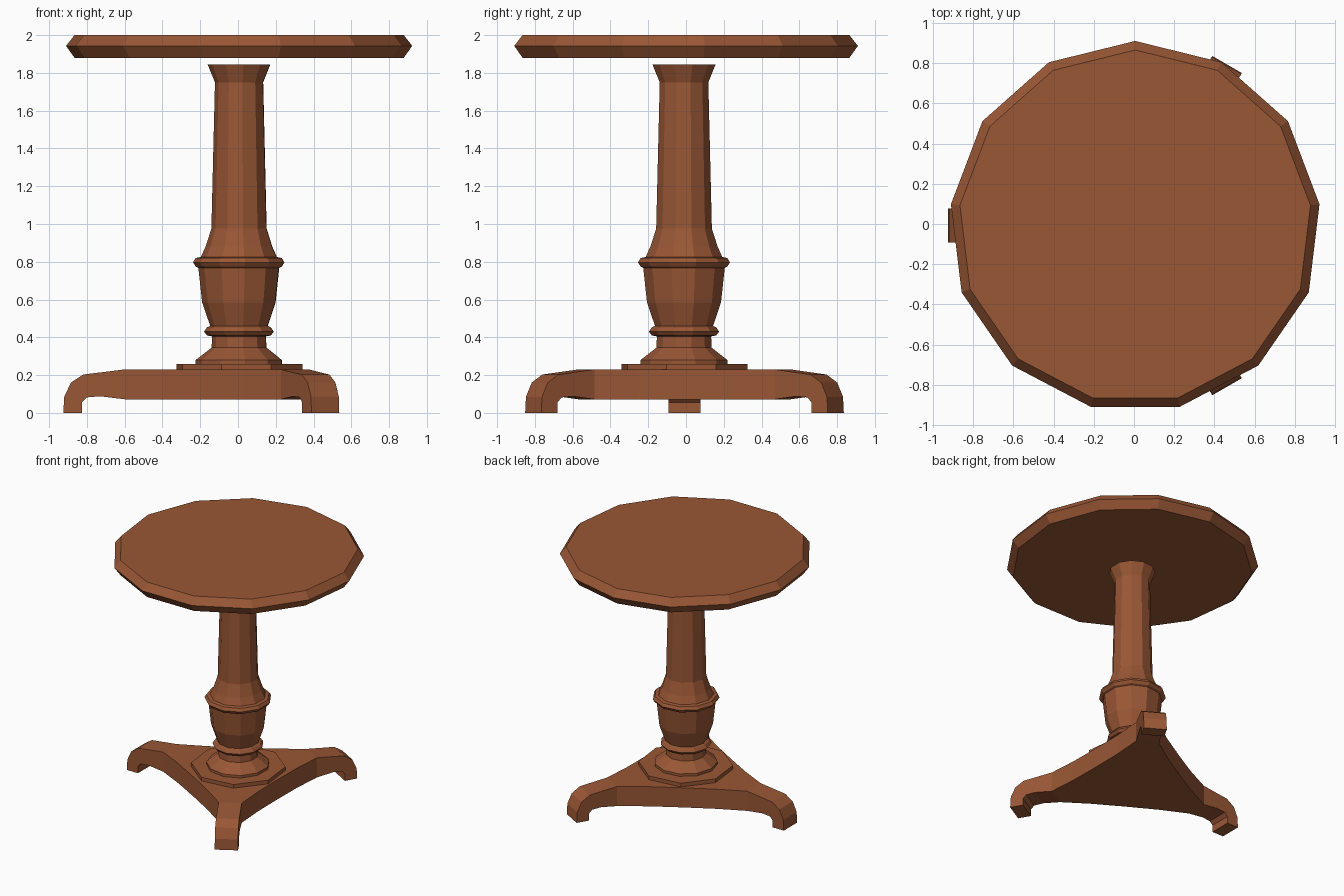
import bpy, bmesh
from math import sin, cos, radians, pi

if "Cube" in bpy.data.objects:
    bpy.data.objects.remove(bpy.data.objects["Cube"])

wood = bpy.data.materials.new("wood")
wood.diffuse_color = (0.32, 0.095, 0.036, 1)
wood.use_nodes = True
wood.node_tree.nodes["Principled BSDF"].inputs["Base Color"].default_value = wood.diffuse_color


def finish(name, bm, loc=(0, 0, 0)):
    bmesh.ops.remove_doubles(bm, verts=bm.verts, dist=0.0005)
    bmesh.ops.recalc_face_normals(bm, faces=bm.faces)
    mesh = bpy.data.meshes.new(name)
    bm.to_mesh(mesh)
    bm.free()
    mesh.materials.append(wood)
    ob = bpy.data.objects.new(name, mesh)
    ob.location = loc
    bpy.context.collection.objects.link(ob)
    return ob


def turned(name, profile, sides, start, loc):
    """Flat-faced lathe of (radius, z) points with capped ends."""
    bm = bmesh.new()
    rings = []
    for r, z in profile:
        angles = [radians(start) + 2 * pi * i / sides for i in range(sides)]
        rings.append([bm.verts.new((r * cos(a), r * sin(a), z)) for a in angles])
    for lo, hi in zip(rings, rings[1:]):
        for i in range(sides):
            j = (i + 1) % sides
            bm.faces.new((lo[i], lo[j], hi[j], hi[i]))
    bm.faces.new(rings[0][::-1])
    bm.faces.new(rings[-1])
    return finish(name, bm, loc)


# thirteen-sided top with a pointed rim
turned("table_top", [(0.878, 1.88), (0.923, 1.943), (0.878, 2.0)], 13, 90,
       (0.006, -0.013, 0))

# turned pedestal
turned("pedestal", [
    (0.232, 0.255), (0.232, 0.28), (0.148, 0.345), (0.145, 0.405),
    (0.172, 0.41), (0.188, 0.43), (0.172, 0.453), (0.155, 0.46),
    (0.198, 0.585), (0.218, 0.768), (0.232, 0.775), (0.246, 0.797),
    (0.232, 0.82), (0.205, 0.825), (0.180, 0.88), (0.149, 0.975),
    (0.130, 1.75), (0.169, 1.845)], 11, -83, (0.008, -0.01, 0))

# plate under the pedestal
turned("pedestal_plate", [(0.346, 0.228), (0.346, 0.26)], 8, 29,
       (0.008, -0.008, 0))

# three-legged base: concave plate with a scrolled foot at each corner
ZB, ZT, HW, RJ = 0.072, 0.23, 0.085, 0.6
foot = [(RJ, ZT), (0.82, 0.203), (0.885, 0.16), (0.92, 0.085), (0.925, 0.005),
        (0.826, 0.005), (0.826, 0.055), (0.80, 0.082), (0.73, 0.088), (RJ, ZB)]
bm = bmesh.new()
plan = []
for deg in (60, 180, 300):
    c, s = cos(radians(deg)), sin(radians(deg))

    def turn(x, y):
        return (x * c - y * s, x * s + y * c)

    for x, y in [(0.395, -0.185), (RJ, -HW), (RJ, HW), (0.395, 0.185),
                 (0.355 * 0.5, 0.355 * sin(pi / 3))]:
        plan.append(turn(x, y))
    # foot sides and wrap-around surface
    left = [bm.verts.new((*turn(x, HW), z)) for x, z in foot]
    right = [bm.verts.new((*turn(x, -HW), z)) for x, z in foot]
    bm.faces.new(left)
    bm.faces.new(right[::-1])
    for i in range(len(foot) - 1):
        bm.faces.new((left[i], right[i], right[i + 1], left[i + 1]))
low = [bm.verts.new((x, y, ZB)) for x, y in plan]
high = [bm.verts.new((x, y, ZT)) for x, y in plan]
bm.faces.new(low[::-1])
bm.faces.new(high)
for i in range(len(plan)):
    if i % 5 != 1:  # leave the joint to each foot open
        j = (i + 1) % len(plan)
        bm.faces.new((low[i], low[j], high[j], high[i]))
base = finish("tripod_base", bm, (0, -0.008, -0.005))
base.location.z = 0
for v in base.data.vertices:  # feet rest on the floor
    if v.co.z < 0.01:
        v.co.z = 0.0
